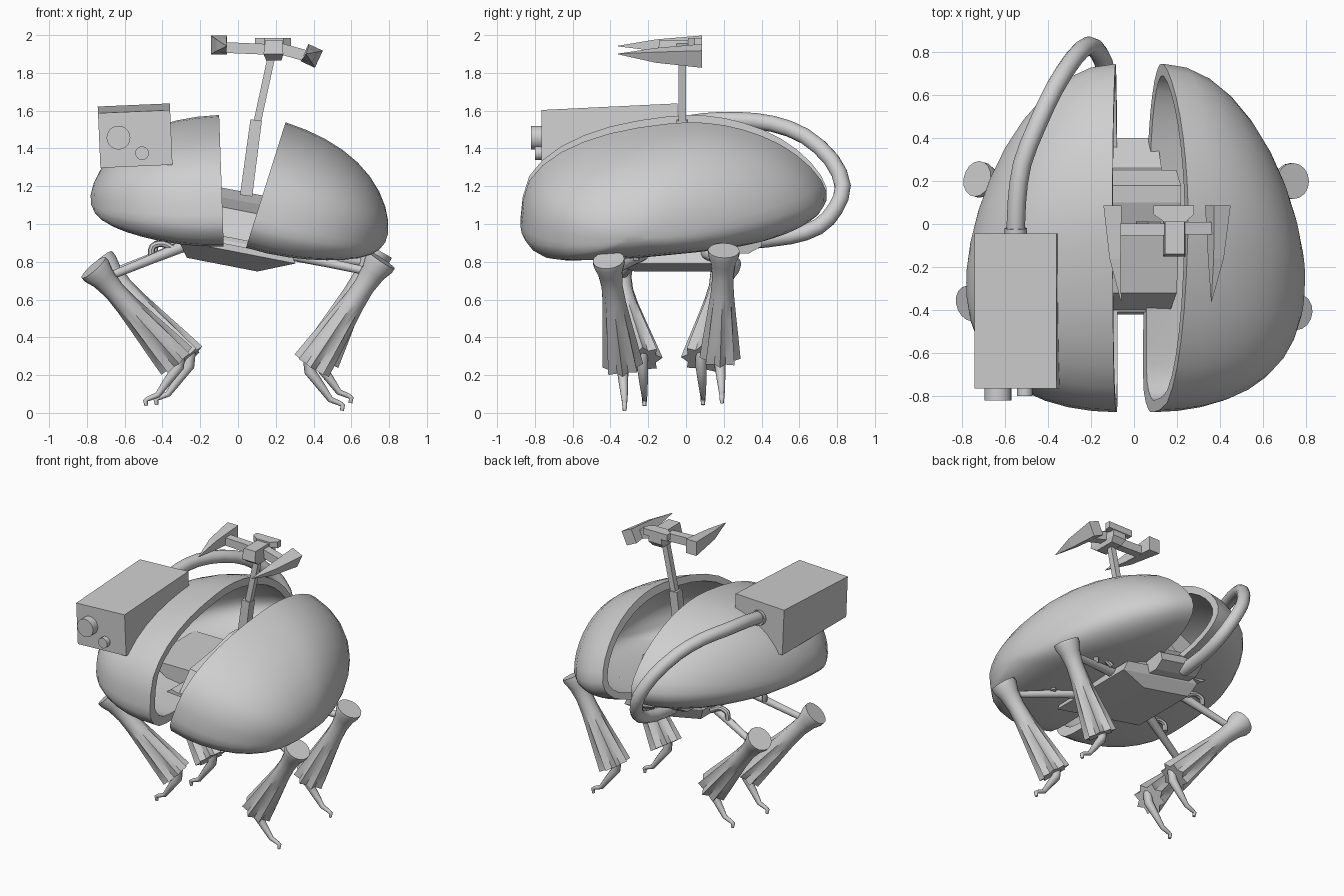
import bpy, bmesh, math
from mathutils import Vector, Matrix

cube = bpy.data.objects.get("Cube")
if cube:
    bpy.data.objects.remove(cube, do_unlink=True)

grey = bpy.data.materials.new("plain_grey")
grey.use_nodes = True
grey.diffuse_color = (0.62, 0.62, 0.62, 1)
grey.node_tree.nodes["Principled BSDF"].inputs["Base Color"].default_value = (0.62, 0.62, 0.62, 1)


def finish(name, bm, angle=0):
    bmesh.ops.recalc_face_normals(bm, faces=bm.faces[:])
    me = bpy.data.meshes.new(name)
    bm.to_mesh(me)
    bm.free()
    me.materials.append(grey)
    if angle:
        me.shade_smooth()
        me.set_sharp_from_angle(angle=math.radians(angle))
    ob = bpy.data.objects.new(name, me)
    bpy.context.scene.collection.objects.link(ob)


def skin(bm, rings):
    for a, b in zip(rings, rings[1:]):
        n = len(a)
        for i in range(n):
            bm.faces.new((a[i], a[(i + 1) % n], b[(i + 1) % n], b[i]))


def solid(name, rings, matrix=Matrix()):
    """Flat-faced solid joining rings of points, capped at both ends."""
    bm = bmesh.new()
    rings = [[bm.verts.new(matrix @ Vector(p)) for p in ring] for ring in rings]
    skin(bm, rings)
    bm.faces.new(rings[0])
    bm.faces.new(rings[-1])
    finish(name, bm)


def block(name, levels, matrix=Matrix()):
    """Stack of rectangles (z, x0, x1, y0, y1)."""
    solid(name, [((x0, y0, z), (x1, y0, z), (x1, y1, z), (x0, y1, z))
                 for z, x0, x1, y0, y1 in levels], matrix)


def smooth_path(pts, steps, closed=False):
    """Catmull-Rom points through the given ones."""
    pts = [Vector(p) for p in pts]
    n = len(pts)
    pick = (lambda i: pts[i % n]) if closed else (lambda i: pts[max(0, min(n - 1, i))])
    out = []
    for i in range(n if closed else n - 1):
        a, b, c, d = (pick(i + k) for k in (-1, 0, 1, 2))
        for j in range(steps):
            t = j / steps
            out.append(0.5 * (2 * b + (c - a) * t + (2 * a - 5 * b + 4 * c - d) * t * t
                              + (3 * b - a - 3 * c + d) * t ** 3))
    return out if closed else out + [pts[-1]]


def tube(name, path, radii, sides=12, pleat=None, angle=40, turn=0.0):
    """Closed tube along a path; pleat gives a fold depth for each ring."""
    path = [Vector(p) for p in path]
    bm = bmesh.new()
    rings, prev, side = [], None, None
    for k, p in enumerate(path):
        t = (path[min(k + 1, len(path) - 1)] - path[max(k - 1, 0)]).normalized()
        if prev is None:
            ref = Vector((0, 1, 0)) if abs(t.y) < 0.9 else Vector((0, 0, 1))
            side = (ref - t * ref.dot(t)).normalized()
        else:
            side = prev.rotation_difference(t) @ side
        up = t.cross(side)
        ring = []
        for i in range(sides):
            a = math.tau * i / sides + turn
            r = radii[k] * (1 + (pleat[k] * (-1) ** i if pleat else 0))
            ring.append(bm.verts.new(p + (side * math.cos(a) + up * math.sin(a)) * r))
        rings.append(ring)
        prev = t
    skin(bm, rings)
    bm.faces.new(rings[0])
    bm.faces.new(rings[-1])
    finish(name, bm, angle)


# Two thick half shells, domed out from a shared cut outline (y, z)
outline = [(-.875, 1.03), (-.83, 1.23), (-.66, 1.38), (-.4, 1.48), (-.1, 1.53), (.1, 1.535),
           (.3, 1.5), (.5, 1.42), (.66, 1.3), (.745, 1.17), (.715, 1.08), (.6, 1.01), (.4, .955),
           (0, .91), (-.3, .885), (-.6, .875), (-.78, .885), (-.86, .95)]
rim = smooth_path([(y, (z - 1.2) / 0.952, 0) for y, z in outline], 2, closed=True)


def shell(name, side, cx, cz, tilt):
    c, s = math.cos(math.radians(tilt)), math.sin(math.radians(tilt))
    bm = bmesh.new()

    def dome(depth, y_scale, v_scale):
        """Rings from the cut to the outer tip."""
        rings = []
        for j in range(10):
            a = math.pi / 2 * j / 9.5
            k, d, u = math.cos(a) ** 1.05, math.sin(a) ** 2, depth * math.sin(a)
            ring = []
            for p in rim:
                y = -.06 + (p.x + .06) * k * y_scale - .22 * d
                v = p.y * k * v_scale - .07 * d * d
                ring.append(bm.verts.new((side * (cx + u * c + v * s), y, cz + v * c - u * s)))
            rings.append(ring)
        skin(bm, rings)
        bm.faces.new(rings[-1])
        return rings[0]
    skin(bm, [dome(0.697, 1, 1), dome(0.645, .93, .85)])
    finish(name, bm, 40)


shell("left_shell", 1, 0.145, 1.2, 17.5)
shell("right_shell", -1, 0.0875, 1.2225, 2)

# Tilted chassis between the shells
tilt = (Matrix.Translation((0, 0, .85)) @ Matrix.Rotation(math.radians(11), 4, 'Y')
        @ Matrix.Translation((0, 0, -.85)))
block("chassis_hull", [(.77, -.26, .12, -.27, .22), (.85, -.32, .31, -.41, .26),
                       (.92, -.26, .26, -.41, .26)], tilt)
block("chassis_rear", [(.86, -.25, .09, .22, .33), (.9, -.25, .09, .22, .4),
                       (.95, -.25, .09, .22, .4), (1.06, -.25, .09, .22, .26)], tilt)
ramp = [(-.42, .88), (-.32, 1.07), (-.05, 1.12), (.1, 1.17), (.18, 1.17), (.25, 1.06), (.25, .88)]
solid("chassis_ramp", [[(x, y, z) for y, z in ramp] for x in (-.2, .16)], tilt)
block("right_shell_bracket", [(.95, -.36, -.1, -.27, .25), (1.06, -.52, -.1, -.27, .25)])

# Camera box with two lenses
roll = (Matrix.Translation((-.55, 0, 1.45)) @ Matrix.Rotation(math.radians(-2.5), 4, 'Y')
        @ Matrix.Translation((.55, 0, -1.45)))
solid("camera_box", [[(x, y, z) for x, z in ((-.735, 1.305), (-.353, 1.305),
                                             (-.353, top), (-.735, top))]
                     for y, top in ((-.765, 1.595), (-.045, 1.63))], roll)
tube("large_lens", [(-.633, -.74, 1.457), (-.633, -.82, 1.457)], [.063] * 2, 20)
tube("small_lens", [(-.508, -.74, 1.375), (-.508, -.8, 1.375)], [.036] * 2, 16)

# Hose from the box back round to the chassis
hose = smooth_path([(-.55, -.06, 1.52), (-.545, .1, 1.545), (-.52, .28, 1.55), (-.45, .46, 1.53),
                    (-.37, .63, 1.465), (-.28, .77, 1.34), (-.21, .83, 1.2), (-.16, .79, 1.08),
                    (-.13, .7, .985), (-.13, .55, .935), (-.13, .34, .91)], 2)
tube("hose", hose, [.043] * len(hose), 12)
tube("hose_collar", [(-.55, -.05, 1.52), (-.55, -.02, 1.523)], [.052] * 2, 12)

# Mast and forked head
quarter = math.pi / 4
tube("mast_lower", [(.043, -.02, 1.15), (.096, -.02, 1.55)], [.046, .043], 4, angle=0, turn=quarter)
tube("mast_upper", [(.1, -.02, 1.53), (.18, -.02, 1.9)], [.028] * 2, 4, angle=0, turn=quarter)
block("head_block", [(1.865, .15, .23, -.1, .05), (1.9, .135, .24, -.15, .08),
                     (1.975, .145, .235, -.14, .08)])
solid("head_crossbar", [[(x0, y, z0), (x1, y, z0), (x1, y, 1.985), (x0, y, 1.985)]
                        for y, x0, x1, z0 in ((.01, .14, .24, 1.95), (.045, .09, .28, 1.94),
                                              (.085, .09, .28, 1.94))])
tube("right_arm", [(.15, -.025, 1.925), (-.09, -.025, 1.935)], [.04] * 2, 4, angle=0, turn=quarter)
tube("left_arm", [(.2, -.02, 1.935), (.38, -.02, 1.885)], [.042] * 2, 4, angle=0, turn=quarter)


def spike(name, centre, tip, half_w, half_h, roll_deg):
    rot = Matrix.Rotation(math.radians(roll_deg), 3, 'Y')
    rings = []
    for y, blend, k in ((.085, 0, 1), (-.16, .3, .62), (tip[1], 1, .03)):
        mid = Vector(centre).lerp(Vector(tip), blend)
        mid.y = y
        rings.append([mid + rot @ Vector((sx * half_w * k, 0, sz * half_h * k))
                      for sx, sz in ((-1, -1), (1, -1), (1, 1), (-1, 1))])
    solid(name, rings)


spike("right_spike", (-.1, 0, 1.948), (-.06, -.36, 1.942), .042, .05, 0)
spike("left_spike", (.39, 0, 1.89), (.36, -.36, 1.9), .042, .05, 25)

# Four legs: thigh, pleated flared shin and hooked foot
legs = {"front_left": ((.76, -.41, .81), (.39, -.335, .25)),
        "rear_left": ((.74, .2, .86), (.435, .18, .29)),
        "front_right": ((-.765, -.37, .77), (-.325, -.23, .275)),
        "rear_right": ((-.73, .21, .8), (-.27, .08, .28))}
for name, (cap, hem) in legs.items():
    cap, hem = Vector(cap), Vector(hem)
    s = 1 if cap.x > 0 else -1
    stops = [0, .04, .12, .25, .4, .6, .8, 1]
    tube(name + "_shin", [cap.lerp(hem, t) for t in stops],
         [.084, .084, .066, .055, .058, .07, .082, .093], 16,
         [0, 0, 0, .02, .06, .1, .14, .17], angle=50)
    hip = Vector((s * .22, cap.y * .5, .88 - s * .03))
    knee = cap.lerp(hem, .12)
    tube(name + "_thigh", [hip, hip.lerp(knee, .5), knee], [.034, .026, .022], 10)
    mid = hip.lerp(knee, .4)
    hook = smooth_path([mid + Vector((s * dx, .02, dz)) for dx, dz in
                        ((.04, 0), (.035, .05), (-.02, .065), (-.09, .03))], 3)
    tube(name + "_hip_link", hook, [.018] * len(hook), 8)
    foot = [hem + Vector((s * dx, dy, dz)) for dx, dy, dz in
            ((-.02, 0, .06), (-.01, 0, -.03), (.05, .005, -.11), (.1, .01, -.18),
             (.15, .01, -.2), (.165, .01, -.21), (.16, .01, -.238))]
    tube(name + "_foot", foot, [.028, .03, .023, .016, .013, .013, .01], 8, angle=60)
